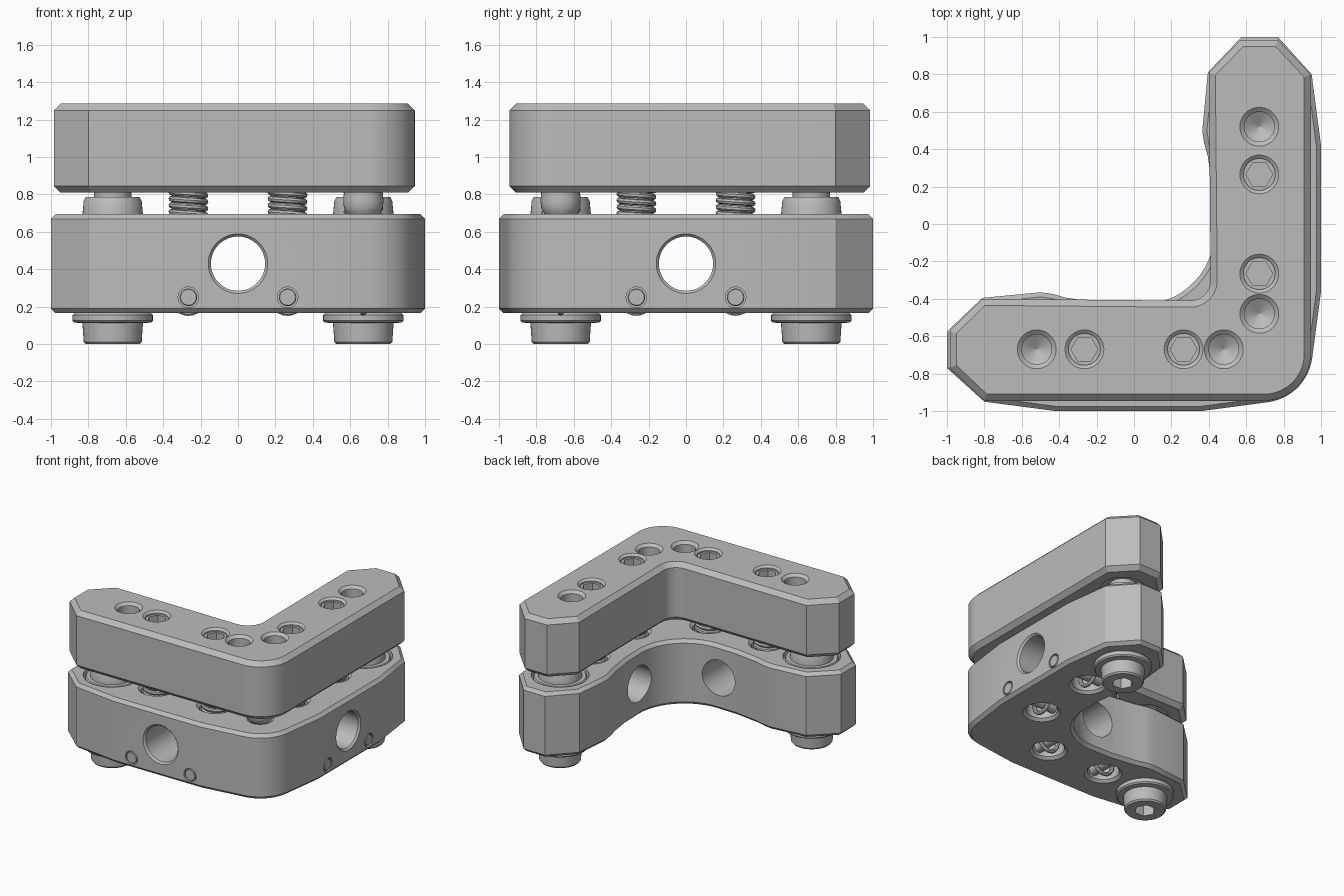
import bpy, bmesh
from math import sin, cos, pi, radians
from mathutils import Vector

if "Cube" in bpy.data.objects:
    bpy.data.objects.remove(bpy.data.objects["Cube"])

steel = bpy.data.materials.new("satin_grey_metal")
steel.use_nodes = True
GREY = (0.5, 0.5, 0.5, 1)
steel.diffuse_color = GREY
steel.node_tree.nodes["Principled BSDF"].inputs["Base Color"].default_value = GREY

UP, DOWN = Vector((0, 0, 1)), Vector((0, 0, -1))
ARM = 0.67      # centre line of both arms
SPRING = 0.265  # spring offset along each arm


def mirror(p):
    """Reflect a plan position from one arm of the L to the other."""
    return (-p[1], -p[0])


# The two arms: plan mapping, outward direction, name suffix
ARMS = [(lambda p: p, Vector((0, -1, 0)), "front"), (mirror, Vector((1, 0, 0)), "side")]


def link(name, mesh):
    obj = bpy.data.objects.new(name, mesh)
    bpy.context.collection.objects.link(obj)
    return obj


def finish(obj):
    obj.data.materials.clear()
    obj.data.materials.append(steel)
    bpy.ops.object.select_all(action='DESELECT')
    obj.select_set(True)
    bpy.context.view_layer.objects.active = obj
    bpy.ops.object.shade_smooth_by_angle(angle=radians(28))


def lathe(name, profile, loc, axis=UP, steps=40):
    """Turn (radius, height) pairs about an axis into a closed solid."""
    pts = [(0, profile[0][1])] + profile + [(0, profile[-1][1])]
    bm = bmesh.new()
    verts = [bm.verts.new((r, 0, h)) for r, h in pts]
    edges = [bm.edges.new(e) for e in zip(verts, verts[1:])]
    bmesh.ops.spin(bm, geom=verts + edges, cent=(0, 0, 0), axis=(0, 0, 1),
                   angle=2 * pi, steps=steps)
    bmesh.ops.remove_doubles(bm, verts=bm.verts, dist=1e-5)
    bmesh.ops.recalc_face_normals(bm, faces=bm.faces)
    bm.transform(UP.rotation_difference(axis).to_matrix().to_4x4())
    mesh = bpy.data.meshes.new(name)
    bm.to_mesh(mesh)
    bm.free()
    obj = link(name, mesh)
    obj.location = loc
    return obj


def arc(c, r, a0, a1, n):
    """Arc points, stopping half a step short of the diagonal at either end."""
    return [(c + r * cos(radians(a)), -c + r * sin(radians(a)))
            for a in (a0 + (a1 - a0) * i / n for i in range(n + 1))]


def plate(name, half, z0, z1, chamfer):
    """Extrude a mirrored half outline and chamfer its top and bottom rims."""
    outline = half + [mirror(p) for p in reversed(half)]
    bm = bmesh.new()
    base = bm.faces.new([bm.verts.new((x, y, z0)) for x, y in outline])
    ext = bmesh.ops.extrude_face_region(bm, geom=[base], use_keep_orig=True)
    for v in ext["geom"]:
        if isinstance(v, bmesh.types.BMVert):
            v.co.z = z1
    bmesh.ops.recalc_face_normals(bm, faces=bm.faces)
    rims = [e for e in bm.edges if abs(e.verts[0].co.z - e.verts[1].co.z) < 1e-5]
    bmesh.ops.bevel(bm, geom=rims, offset=chamfer, segments=1, affect='EDGES')
    mesh = bpy.data.meshes.new(name)
    bm.to_mesh(mesh)
    bm.free()
    return link(name, mesh)


def carve(obj, cutters):
    """Cut every cutter out of the object, then discard the cutters."""
    for c in cutters:
        c.hide_render = True
        mod = obj.modifiers.new("cut", 'BOOLEAN')
        mod.operation, mod.solver, mod.object = 'DIFFERENCE', 'EXACT', c
    bpy.context.view_layer.update()
    dg = bpy.context.evaluated_depsgraph_get()
    mesh = bpy.data.meshes.new_from_object(obj.evaluated_get(dg))
    obj.modifiers.clear()
    obj.data = mesh
    for c in cutters:
        bpy.data.objects.remove(c)
    finish(obj)


def wire(name, pts, radius, loc):
    """Round wire along a path, as a mesh."""
    cu = bpy.data.curves.new(name, 'CURVE')
    cu.dimensions, cu.bevel_depth, cu.bevel_resolution = '3D', radius, 2
    cu.use_fill_caps = True
    sp = cu.splines.new('POLY')
    sp.points.add(len(pts) - 1)
    for p, co in zip(sp.points, pts):
        p.co = (*co, 1)
    tmp = link("tmp_wire", cu)
    bpy.context.view_layer.update()
    mesh = bpy.data.meshes.new_from_object(
        tmp.evaluated_get(bpy.context.evaluated_depsgraph_get()))
    bpy.data.objects.remove(tmp)
    obj = link(name, mesh)
    obj.location = loc
    finish(obj)


# Plate outlines: inner corner, along the inner wall, round the tip, to the outer corner
TOP, TOP_LOW = 1.285, 0.81
BASE, BASE_LOW = 0.695, 0.165
top_half = (arc(0.30, 0.11, -49, -90, 5)
            + [(-0.81, -0.40), (-0.985, -0.57), (-0.985, -0.77), (-0.80, -0.945)]
            + arc(0.695, 0.25, -90, -48, 7))
base_half = (arc(0.04, 0.39, -48, -90, 7)
             + [(-0.15, -0.425), (-0.36, -0.395), (-0.43, -0.375), (-0.5, -0.365),
                (-0.81, -0.395), (-1, -0.575), (-1, -0.77), (-0.80, -0.95),
                (-0.42, -1), (0.36, -1)]
             + arc(0.68, 0.275, -82, -48, 6))
top_plate = plate("top_plate", top_half, TOP_LOW, TOP, 0.035)
base_plate = plate("base_plate", base_half, BASE_LOW, BASE, 0.025)

top_cuts, base_cuts = [], []
for to_arm, out, side in ARMS:
    def at(along, z, depth=-ARM):
        return (*to_arm((along, depth)), z)

    # Drilled holes with conical bottoms in the top plate
    for x in (-0.52, 0.48):
        top_cuts.append(lathe("drill", [(0.001, -0.2), (0.08, -0.15), (0.08, -0.02),
                                        (0.105, 0.001), (0.105, 0.05)], at(x, TOP)))
    # Foot contact recess, or the ball seat is added further down
    top_cuts.append(lathe("recess", [(0.17, -0.05), (0.17, 0.03)], at(-ARM, TOP_LOW)))
    base_cuts.append(lathe("bushing_seat", [(0.215, -0.05), (0.215, 0.05)], at(-ARM, BASE)))

    # Large cross bore
    base_cuts.append(lathe("bore", [(0.145, -0.5), (0.145, 0.315), (0.16, 0.331),
                                    (0.16, 0.4)], at(0, 0.43), out, 48))

    for i, x in enumerate((-SPRING, SPRING)):
        tag = f"{side}_{i + 1}"
        # Hex socket screws sunk in the top plate
        top_cuts.append(lathe("socket_rim", [(0.085, -0.025), (0.085, -0.015),
                                             (0.105, 0.001), (0.105, 0.05)], at(x, TOP)))
        top_cuts.append(lathe("socket_hex", [(0.072, -0.11), (0.072, 0.02)], at(x, TOP), steps=6))
        # Spring pockets
        top_cuts.append(lathe("pocket", [(0.12, -0.05), (0.12, 0.1)], at(x, TOP_LOW)))
        base_cuts.append(lathe("spring_bore", [
            (0.14, BASE_LOW - 0.05), (0.14, BASE_LOW), (0.118, BASE_LOW + 0.02),
            (0.118, BASE - 0.02), (0.14, BASE), (0.14, BASE + 0.05)], at(x, 0)))
        # Cross pin in its hole
        base_cuts.append(lathe("pin_hole", [(0.055, -0.06), (0.055, 0.05)], at(x, 0.25, -1), out))
        finish(lathe("spring_pin_" + tag, [(0.047, -0.5), (0.047, -0.005), (0.042, 0)],
                     at(x, 0.25, -1), out, 24))
        # Extension spring with its lower hook looped round the pin
        coil = [(0.09 * cos(t * pi / 8), 0.09 * sin(t * pi / 8), 0.9 - t * 0.035 / 16)
                for t in range(16 * 15 + 1)]
        hook = []
        for t in range(23):
            a = pi / 2 - t * pi / 12
            px, py = to_arm((0.083 * cos(a), 0))
            hook.append((px, py, 0.25 + 0.083 * sin(a)))
        wire("spring_" + tag, coil + hook, 0.0165, at(x, 0))

    # Adjuster foot: tapered knob, collar, bushing and upper nose
    foot = lathe("adjuster_foot_" + side, [
        (0.145, 0), (0.155, 0.012), (0.162, 0.112), (0.205, 0.115), (0.215, 0.125),
        (0.215, 0.155), (0.2, 0.17), (0.2, BASE - 0.015), (0.192, BASE - 0.005),
        (0.162, BASE - 0.005), (0.155, 0.765), (0.143, 0.787), (0.1, 0.787),
        (0.1, 0.85)], at(-ARM, 0), steps=48)
    carve(foot, [lathe("foot_hex", [(0.08, -0.05), (0.08, 0.09)], at(-ARM, 0), steps=6)])

# Pivot ball under the outer corner, resting in a conical seat
corner = (ARM, -ARM)
base_cuts.append(lathe("ball_seat", [(0.02, -0.09), (0.1, 0.001), (0.1, 0.05)], (*corner, BASE)))
ball = [(0.107 * sin(a), -0.107 * cos(a)) for a in (pi / 20 * i for i in range(1, 11))]
finish(lathe("pivot_ball", ball + [(0.107, 0.02), (0.1, 0.09)], (*corner, 0.757)))

carve(top_plate, top_cuts)
carve(base_plate, base_cuts)
